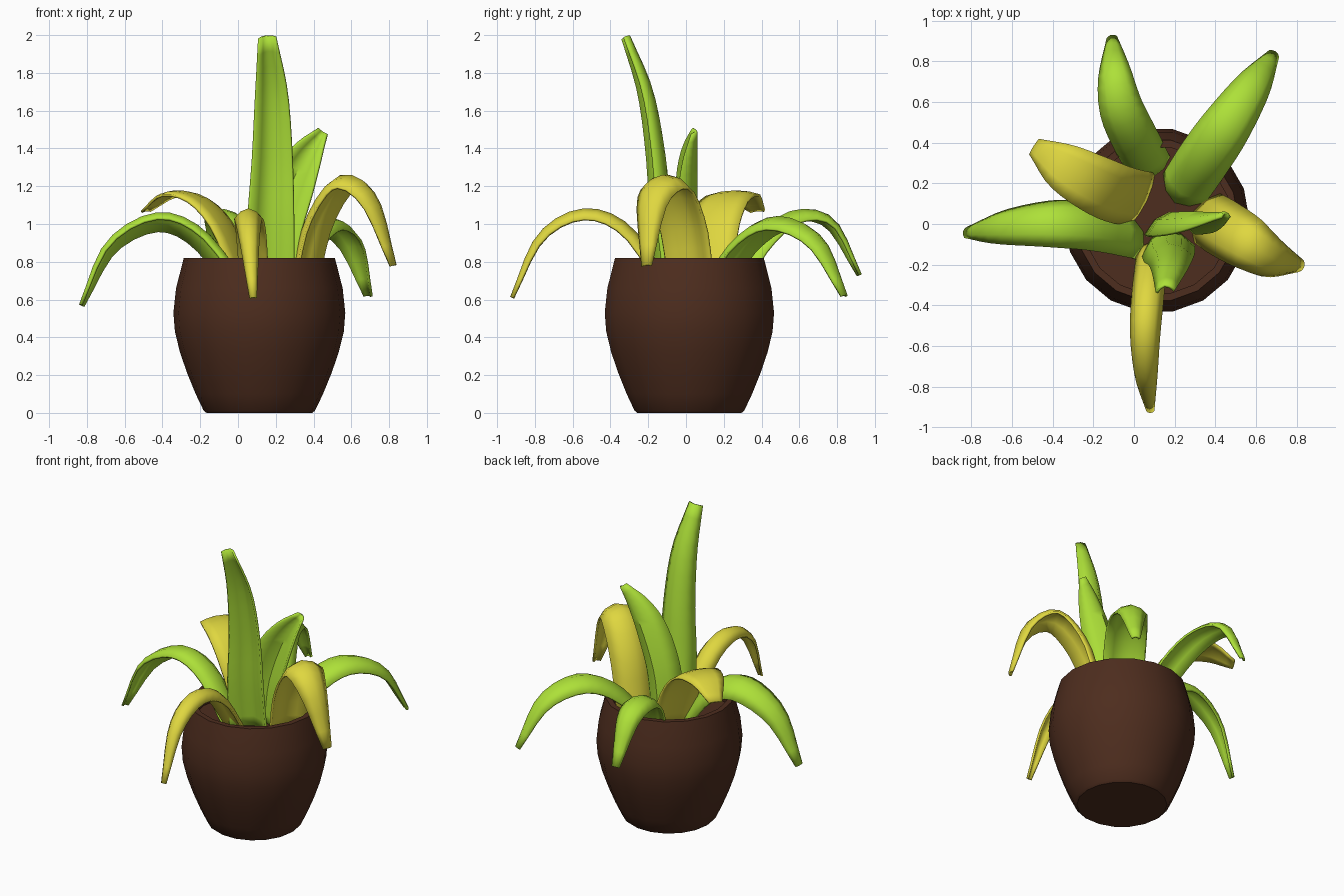
import bpy, math
from mathutils import Vector

if "Cube" in bpy.data.objects:
    bpy.data.objects.remove(bpy.data.objects["Cube"])


def material(name, color):
    m = bpy.data.materials.new(name)
    m.diffuse_color = (*color, 1)
    m.use_nodes = True
    m.node_tree.nodes["Principled BSDF"].inputs["Base Color"].default_value = m.diffuse_color
    return m


BROWN = material("brown", (0.075, 0.026, 0.013))
GREEN = material("green", (0.42, 0.75, 0.04))
YELLOW = material("yellow", (0.74, 0.68, 0.05))


def make(name, verts, faces, mat, angle):
    me = bpy.data.meshes.new(name)
    me.from_pydata(verts, [], faces)
    me.materials.append(mat)
    ob = bpy.data.objects.new(name, me)
    bpy.context.collection.objects.link(ob)
    bpy.ops.object.select_all(action='DESELECT')
    ob.select_set(True)
    bpy.context.view_layer.objects.active = ob
    bpy.ops.object.shade_smooth_by_angle(angle=math.radians(angle))
    return ob


def lathe(name, profile, centre, sides, mat):
    # first and last profile rings are capped
    verts = [(centre[0] + r * math.cos(2 * math.pi * k / sides),
              centre[1] + r * math.sin(2 * math.pi * k / sides), z)
             for r, z in profile for k in range(sides)]
    n = len(profile)
    faces = [(i * sides + k, i * sides + (k + 1) % sides,
              (i + 1) * sides + (k + 1) % sides, (i + 1) * sides + k)
             for i in range(n - 1) for k in range(sides)]
    faces.append(tuple(reversed(range(sides))))
    faces.append(tuple(range((n - 1) * sides, n * sides)))
    return make(name, verts, faces, mat, 28)


def spline(pts, t):
    # Catmull-Rom through the points, t in 0..1
    p = [2 * pts[0] - pts[1]] + pts + [2 * pts[-1] - pts[-2]]
    s = t * (len(pts) - 1)
    i = min(int(s), len(pts) - 2)
    u = s - i
    a, b, c, d = p[i:i + 4]
    return 0.5 * (2 * b + (c - a) * u + (2 * a - 5 * b + 4 * c - d) * u ** 2
                  + (3 * b - a - 3 * c + d) * u ** 3)


DROOP = [0.95, 1.0, 0.93, 0.66, 0.2]
UPRIGHT = [1.05, 1.0, 0.86, 0.68, 0.36]
ACROSS = [-1, -0.55, 0, 0.55, 1]
STEPS = 14


def leaf(name, mat, half, path, roll=0, azimuth=None, widths=DROOP, arch=0.55):
    pts = [Vector(p) for p in path]
    if azimuth is None:
        d = pts[-1] - pts[0]
        a = math.atan2(d.y, d.x)
    else:
        a = math.radians(azimuth)
    r = math.radians(roll)
    verts = []
    for i in range(STEPS + 1):
        t = i / STEPS
        c = spline(pts, t)
        tan = (spline(pts, min(1, t + 0.01)) - spline(pts, max(0, t - 0.01))).normalized()
        side = Vector((-math.sin(a), math.cos(a), 0))
        side = (side - tan * side.dot(tan)).normalized()
        up = tan.cross(side)
        side, up = (side * math.cos(r) + up * math.sin(r),
                    up * math.cos(r) - side * math.sin(r))
        w = half * spline(widths, t)
        # arched section, ridge on the upper side
        verts += [c + side * w * s + up * w * arch * (0.4 - s * s) for s in ACROSS]
    n = len(ACROSS)
    faces = [(i * n + k, i * n + k + 1, (i + 1) * n + k + 1, (i + 1) * n + k)
             for i in range(STEPS) for k in range(n - 1)]
    ob = make(name, verts, faces, mat, 50)
    m = ob.modifiers.new("thickness", 'SOLIDIFY')
    m.thickness = 0.014
    m.offset = 0


# Pot with rim, inner wall and soil level
lathe("pot", [(0.28, 0), (0.295, 0.012), (0.337, 0.1), (0.382, 0.21), (0.42, 0.32),
              (0.447, 0.43), (0.455, 0.53), (0.441, 0.66), (0.40, 0.82),
              (0.365, 0.82), (0.375, 0.76), (0.385, 0.69)],
      (0.113, 0.018), 18, BROWN)

# Upright leaves
leaf("tall_leaf", GREEN, 0.122, [(0.16, -0.07, 0.66), (0.165, -0.115, 1.0), (0.175, -0.145, 1.35),
     (0.172, -0.205, 1.7), (0.152, -0.315, 1.992)], 9, -90, UPRIGHT, 0.75)
leaf("short_upright_leaf", GREEN, 0.125, [(0.17, 0.01, 0.66), (0.2, 0.01, 0.95), (0.28, 0.015, 1.2),
     (0.36, 0.025, 1.36), (0.45, 0.045, 1.49)], 0, -87, DROOP, 0.85)

# Drooping green leaves
leaf("left_leaf", GREEN, 0.123, [(0.03, -0.05, 0.66), (-0.2, 0.0, 0.945), (-0.43, 0.01, 1.03),
     (-0.68, -0.01, 0.89), (-0.83, -0.04, 0.57)], 17)
leaf("back_left_leaf", GREEN, 0.112, [(0.09, 0.25, 0.66), (0.02, 0.38, 0.89), (-0.06, 0.56, 1.04),
     (-0.1, 0.77, 1.01), (-0.11, 0.92, 0.73)])
leaf("back_right_leaf", GREEN, 0.127, [(0.21, 0.12, 0.66), (0.33, 0.3, 0.91), (0.46, 0.49, 1.01),
     (0.6, 0.7, 0.91), (0.69, 0.84, 0.62)])

# Drooping yellow leaves
leaf("front_leaf", YELLOW, 0.075, [(0.09, -0.1, 0.66), (0.07, -0.31, 0.965), (0.055, -0.54, 1.055),
     (0.06, -0.77, 0.93), (0.08, -0.92, 0.61)], 0, None, DROOP, 0.75)
leaf("left_back_yellow_leaf", YELLOW, 0.145, [(0.06, 0.12, 0.66), (-0.06, 0.14, 0.97), (-0.2, 0.2, 1.13),
     (-0.36, 0.29, 1.16), (-0.49, 0.38, 1.07)], 0, None, [0.95, 1, 0.97, 0.78, 0.3], 0.15)
leaf("right_yellow_leaf", YELLOW, 0.138, [(0.32, 0.05, 0.66), (0.4, 0.0, 1.01), (0.55, -0.09, 1.225),
     (0.71, -0.185, 1.13), (0.825, -0.21, 0.78)])
